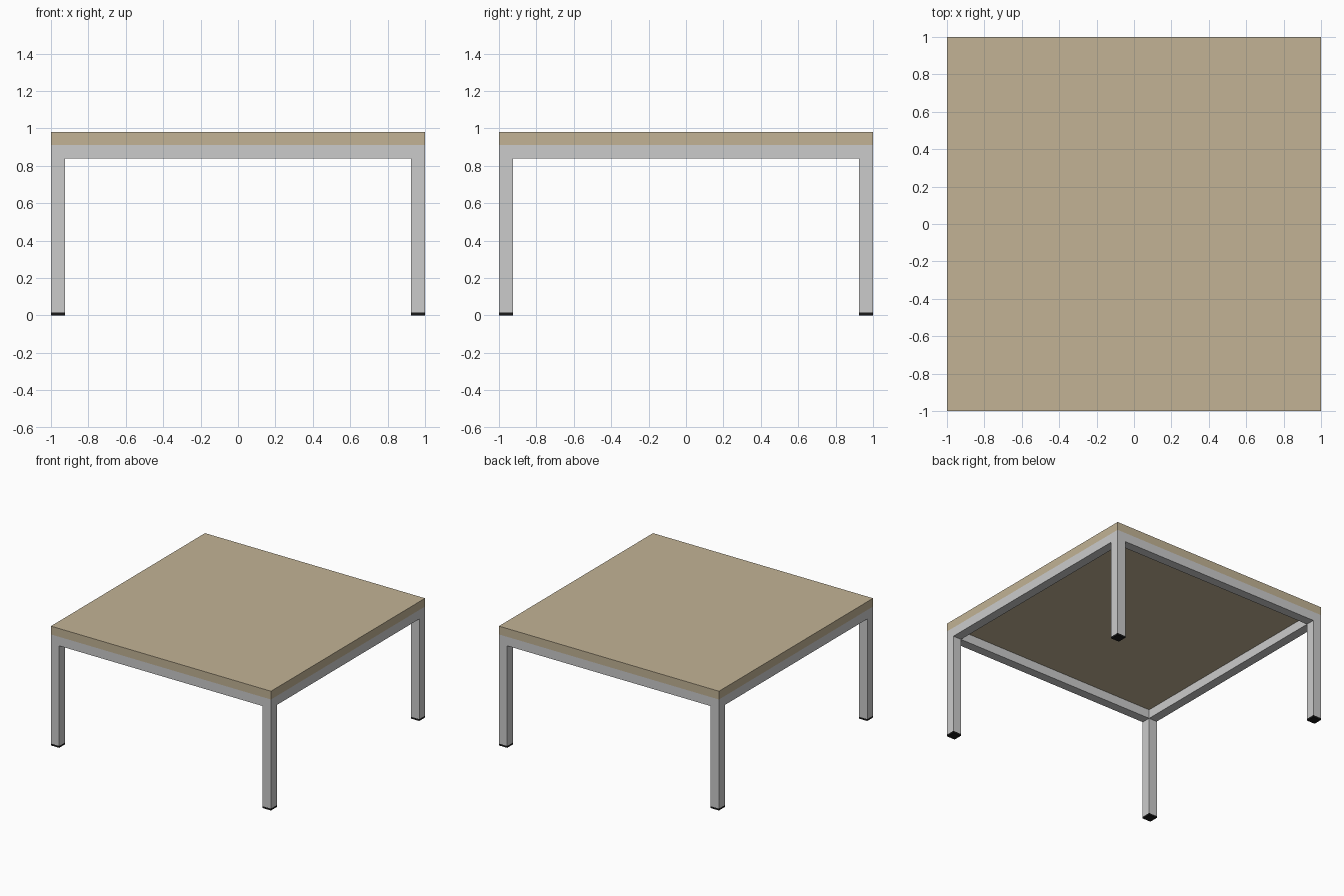
import bpy, bmesh

if "Cube" in bpy.data.objects:
    bpy.data.objects.remove(bpy.data.objects["Cube"])

W = 0.075                      # square tube width
FOOT, RAIL, TOP0, TOP1 = 0.015, 0.838, 0.912, 0.98


def material(name, rgb):
    m = bpy.data.materials.new(name)
    m.diffuse_color = (*rgb, 1)
    m.use_nodes = True
    m.node_tree.nodes["Principled BSDF"].inputs["Base Color"].default_value = m.diffuse_color
    return m


def finish(name, bm, mat=None):
    bmesh.ops.recalc_face_normals(bm, faces=bm.faces)
    me = bpy.data.meshes.new(name)
    bm.to_mesh(me)
    bm.free()
    ob = bpy.data.objects.new(name, me)
    bpy.context.collection.objects.link(ob)
    if mat:
        me.materials.append(mat)
    return ob


def box(name, lo, hi, mat=None):
    bm = bmesh.new()
    bmesh.ops.create_cube(bm, size=1)
    for v in bm.verts:
        v.co = [(l + h) / 2 + c * (h - l) for l, h, c in zip(lo, hi, v.co)]
    return finish(name, bm, mat)


wood = material("wood", (0.54, 0.45, 0.30))
black = material("black", (0.01, 0.01, 0.01))

# table top
box("table_top", (-1, -1, TOP0), (1, 1, TOP1), wood)

# one-piece frame: a square ring of rails with legs drawn down from its corners
bm = bmesh.new()
xs = (-1, -1 + W, 1 - W, 1)
levels = (FOOT, RAIL, TOP0)
cells = {(i, j, k) for i in range(3) for j in range(3) for k in range(2)
         if (i, j) != (1, 1) and (k == 1 or (i != 1 and j != 1))}
verts = {}


def vert(p):
    if p not in verts:
        verts[p] = bm.verts.new((xs[p[0]], xs[p[1]], levels[p[2]]))
    return verts[p]


for c in cells:
    for axis in range(3):
        for side in (0, 1):
            n = list(c)
            n[axis] += 2 * side - 1
            if tuple(n) in cells:
                continue            # only the outer skin gets faces
            loop = []
            for a, b in ((0, 0), (1, 0), (1, 1), (0, 1)):
                p = list(c)
                p[axis] += side
                p[(axis + 1) % 3] += a
                p[(axis + 2) % 3] += b
                loop.append(vert(tuple(p)))
            bm.faces.new(loop)
finish("metal_frame", bm)

# foot pads
for sx, nx in ((-1, "left"), (1, "right")):
    for sy, ny in ((-1, "front"), (1, "back")):
        x, y = sx * (1 - W / 2), sy * (1 - W / 2)
        box(f"{ny}_{nx}_foot", (x - W / 2, y - W / 2, 0),
            (x + W / 2, y + W / 2, FOOT), black)
